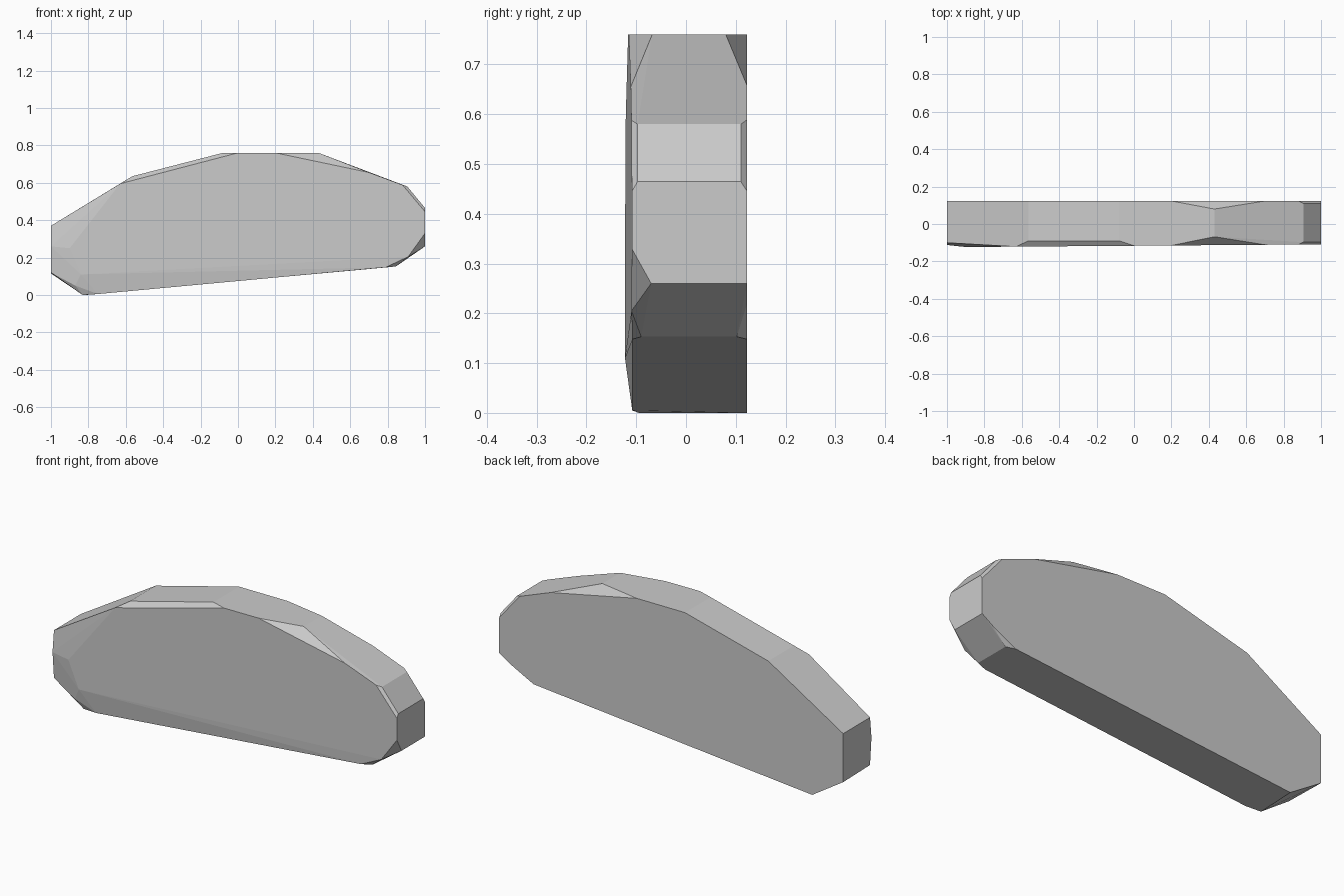
import bpy
import bmesh
from math import radians

# Remove the default object only
default_cube = bpy.data.objects.get("Cube")
if default_cube:
    bpy.data.objects.remove(default_cube, do_unlink=True)


def make_material(name, colour):
    material = bpy.data.materials.new(name)
    material.use_nodes = True
    material.diffuse_color = colour
    shader = material.node_tree.nodes["Principled BSDF"]
    shader.inputs["Base Color"].default_value = colour
    shader.inputs["Roughness"].default_value = 0.9
    return material


def front_depth(x):
    """The broad front face is very slightly skewed towards the left end."""
    return -0.1163 + 0.0075 * x


BACK_DEPTH = 0.123

# Outline of the broad front face (x, z)
front_outline = [
    (-0.63, 0.595), (0, 0.76), (0.2, 0.76), (0.7, 0.655), (0.88, 0.588),
    (1, 0.445), (1, 0.33), (0.91, 0.205), (0.82, 0.19), (-0.53, 0.14),
    (-0.84, 0.11), (-0.9, 0.25),
]

# Outline of the flat back face (x, z)
back_outline = [
    (-1, 0.115), (-1, 0.37), (-0.565, 0.635), (-0.08, 0.76), (0.2, 0.76),
    (0.7, 0.657), (0.88, 0.589), (1, 0.445), (1, 0.26), (0.94, 0.22),
    (0.8, 0.148), (-0.82, 0),
]

# Chipped corners along the rim: (x, z) with the depths where the chips end
rim_chips = [
    ((0.43, 0.76), (-0.068, 0.08)),      # crown
    ((0.905, 0.58), (-0.097, 0.11)),     # shoulder
    ((1, 0.465), (-0.097, 0.11)),        # upper nose
    ((1, 0.26), (-0.07,)),               # lower nose
    ((0.845, 0.153), (-0.09, 0.102)),    # underside of nose
    ((0.79, 0.148), (-0.108,)),
    ((-0.08, 0.76), (-0.09,)),           # long front chip on the crown
    ((-0.565, 0.635), (-0.09,)),
    ((-1, 0.37), (-0.1,)),               # blunt tail
    ((-1, 0.26), (-0.112,)),
    ((-1, 0.12), (-0.1,)),
    ((-0.87, 0.05), (-0.112,)),          # underside of tail
    ((-0.75, 0.005), (-0.108,)),
    ((-0.83, 0), (-0.095,)),
]

# Wrap the outlines and chipped corners in one faceted skin
bm = bmesh.new()
for x, z in front_outline:
    bm.verts.new((x, front_depth(x), z))
for x, z in back_outline:
    bm.verts.new((x, BACK_DEPTH, z))
for (x, z), depths in rim_chips:
    for y in depths:
        bm.verts.new((x, y, z))

hull = bmesh.ops.convex_hull(bm, input=bm.verts[:])
loose = {g for g in hull["geom_interior"] + hull["geom_unused"]
         if isinstance(g, bmesh.types.BMVert)}
bmesh.ops.delete(bm, geom=list(loose), context="VERTS")

# Merge nearly flat triangles into broad planar facets
bmesh.ops.dissolve_limit(bm, angle_limit=radians(1.5),
                         verts=bm.verts[:], edges=bm.edges[:])
bmesh.ops.recalc_face_normals(bm, faces=bm.faces[:])
for face in bm.faces:
    face.smooth = False

mesh = bpy.data.meshes.new("stone_slab")
bm.to_mesh(mesh)
bm.free()
mesh.materials.append(make_material("light grey stone", (0.6, 0.6, 0.6, 1)))

stone_slab = bpy.data.objects.new("stone_slab", mesh)
bpy.context.scene.collection.objects.link(stone_slab)
